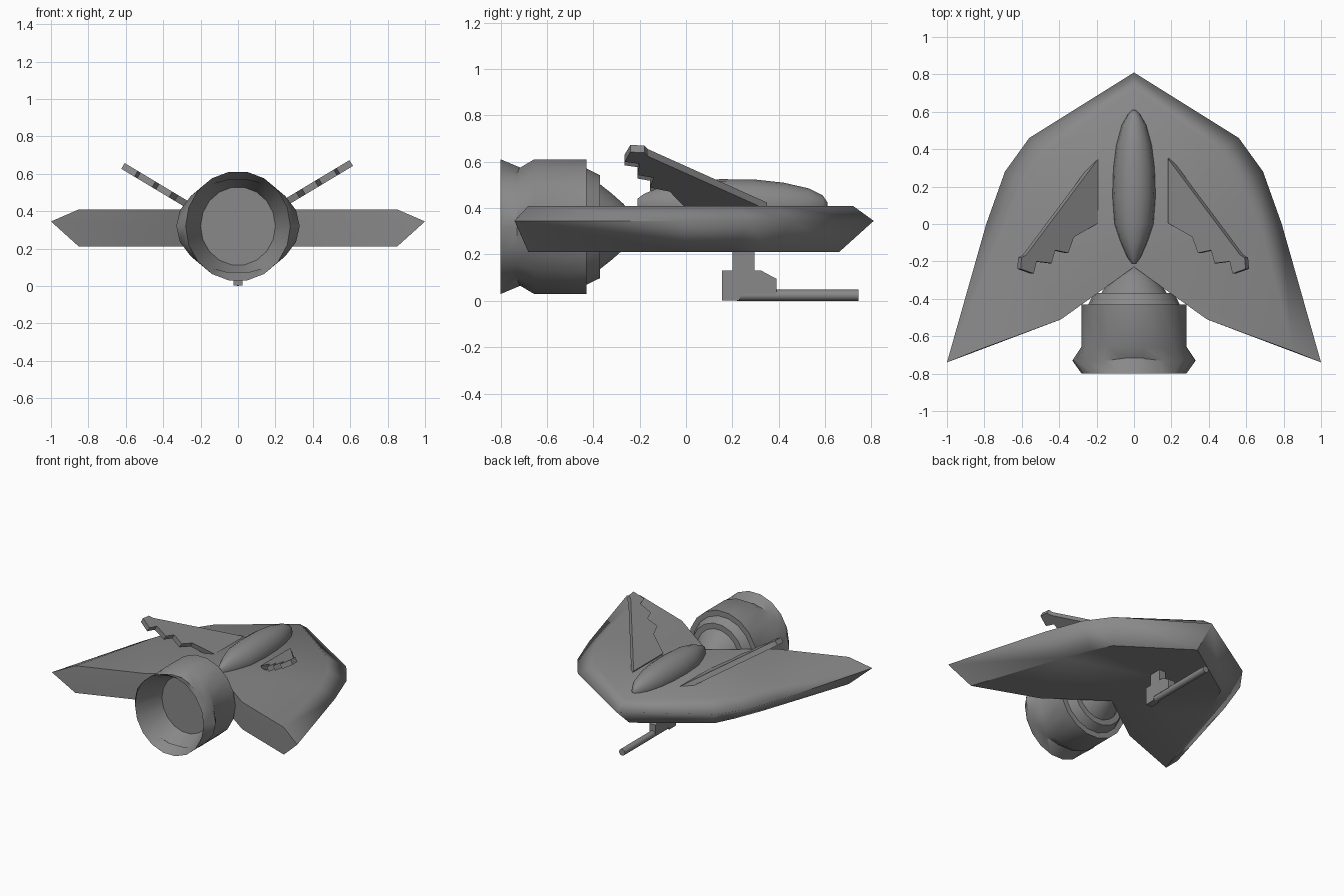
import bpy, bmesh, math
from mathutils import Vector

cube = bpy.data.objects.get("Cube")
if cube:
    bpy.data.objects.remove(cube)

metal = bpy.data.materials.new("grey_metal")
metal.use_nodes = True
colour = (0.25, 0.25, 0.25, 1)
metal.diffuse_color = colour
metal.node_tree.nodes["Principled BSDF"].inputs["Base Color"].default_value = colour


def finish(bm, name, angle=None):
    """Turn a bmesh into a named object, smooth below the given angle."""
    bmesh.ops.recalc_face_normals(bm, faces=bm.faces)
    mesh = bpy.data.meshes.new(name)
    bm.to_mesh(mesh)
    bm.free()
    mesh.materials.append(metal)
    obj = bpy.data.objects.new(name, mesh)
    bpy.context.collection.objects.link(obj)
    if angle:
        bpy.ops.object.select_all(action='DESELECT')
        obj.select_set(True)
        bpy.context.view_layer.objects.active = obj
        bpy.ops.object.shade_smooth_by_angle(angle=math.radians(angle))
    return obj


def loft(bm, rings, caps=True):
    """Bridge closed rings of points, capping both ends."""
    loops = [[bm.verts.new(p) for p in ring] for ring in rings]
    n = len(loops[0])
    for a, b in zip(loops, loops[1:]):
        for i in range(n):
            j = (i + 1) % n
            bm.faces.new((a[i], a[j], b[j], b[i]))
    if caps:
        bm.faces.new(loops[0])
        bm.faces.new(loops[-1])


def prism(name, outline, offset):
    bm = bmesh.new()
    pts = [Vector(p) for p in outline]
    loft(bm, [[p - offset for p in pts], [p + offset for p in pts]])
    return finish(bm, name)


def ellipse_ring(y, rx, rz, cz, count):
    return [(rx * math.cos(t), y, cz + rz * math.sin(t))
            for t in (2 * math.pi * i / count for i in range(count))]


# Swept wing hull: half outlines from nose to rear notch, mirrored
def hull_ring(half, z):
    right = [(x, y, z) for x, y in half]
    return right + [(-x, y, z) for x, y in half[-2:0:-1]]


trailing = [(0.39, -0.51), (0, -0.23)]
lower = [(0, 0.66), (0.47, 0.34), (0.54, 0.2), (0.62, 0), (0.85, -0.68)] + trailing
middle = [(0, 0.81), (0.56, 0.46), (0.69, 0.28), (0.79, 0), (1, -0.74)] + trailing
upper = [(0, 0.72), (0.46, 0.39), (0.57, 0.23), (0.67, 0), (0.85, -0.68)] + trailing
bm = bmesh.new()
loft(bm, [hull_ring(lower, 0.21), hull_ring(middle, 0.345), hull_ring(upper, 0.41)])
hull = finish(bm, "wing_hull", 40)
# Rounded leading edge on the forward half
for edge in hull.data.edges:
    a, b = (hull.data.vertices[i].co for i in edge.vertices)
    if abs(a.z - 0.345) < 0.001 and abs(b.z - 0.345) < 0.001 and min(a.y, b.y) > -0.01:
        edge.use_edge_sharp = False

# Canopy: rings of y, half width, height above the deck
canopy = [(-0.21, 0.012, 0.03), (-0.18, 0.035, 0.052), (-0.1, 0.07, 0.085),
          (0, 0.104, 0.106), (0.15, 0.115, 0.115), (0.3, 0.11, 0.113),
          (0.42, 0.095, 0.1), (0.53, 0.065, 0.075), (0.59, 0.03, 0.045), (0.61, 0.01, 0.015)]
bm = bmesh.new()
loft(bm, [ellipse_ring(y, w, h, 0.41, 16) for y, w, h in canopy])
finish(bm, "canopy", 50)

# Engine: one lathe profile from the inner nozzle disc over the rim to the dome
engine = [(-0.6, 0.2, 0.21), (-0.8, 0.28, 0.295), (-0.73, 0.33, 0.25), (-0.655, 0.28, 0.295),
          (-0.43, 0.28, 0.295), (-0.43, 0.245, 0.255), (-0.37, 0.215, 0.225),
          (-0.37, 0.175, 0.185), (-0.32, 0.145, 0.145), (-0.27, 0.1, 0.1),
          (-0.23, 0.05, 0.05), (-0.22, 0.01, 0.01)]
bm = bmesh.new()
loft(bm, [ellipse_ring(y, rx, rz, 0.32, 18) for y, rx, rz in engine])
finish(bm, "engine", 45)

# Slanted fins with a toothed trailing edge
fin = [(0.2, 0.35), (0.585, -0.165), (0.61, -0.18), (0.615, -0.24), (0.545, -0.265), (0.53, -0.2),
       (0.45, -0.21), (0.43, -0.14), (0.36, -0.155), (0.33, -0.07), (0.2, 0.005)]
slope = 0.6
for side, label, lift in ((1, "left_fin", 0.018), (-1, "right_fin", 0)):
    normal = Vector((-side * slope, 0, 1)).normalized()
    outline = [Vector((side * x, y, 0.405 + (x - 0.22) * slope)) + normal * lift for x, y in fin]
    prism(label, outline, normal * 0.018)

# Belly gun: post, receiver and barrel
half_width = Vector((0.025, 0, 0))
post = [(0.2, 0.12), (0.295, 0.12), (0.295, 0.22), (0.2, 0.22)]
receiver = [(0.155, 0.002), (0.23, 0.002), (0.24, 0.03), (0.39, 0.03), (0.39, 0.095),
            (0.325, 0.13), (0.155, 0.13)]
for label, profile in (("gun_post", post), ("gun_receiver", receiver)):
    prism(label, [(0, y, z) for y, z in profile], half_width)
bm = bmesh.new()
loft(bm, [ellipse_ring(y, 0.024, 0.024, 0.024, 12) for y in (0.22, 0.745)])
finish(bm, "gun_barrel", 40)
